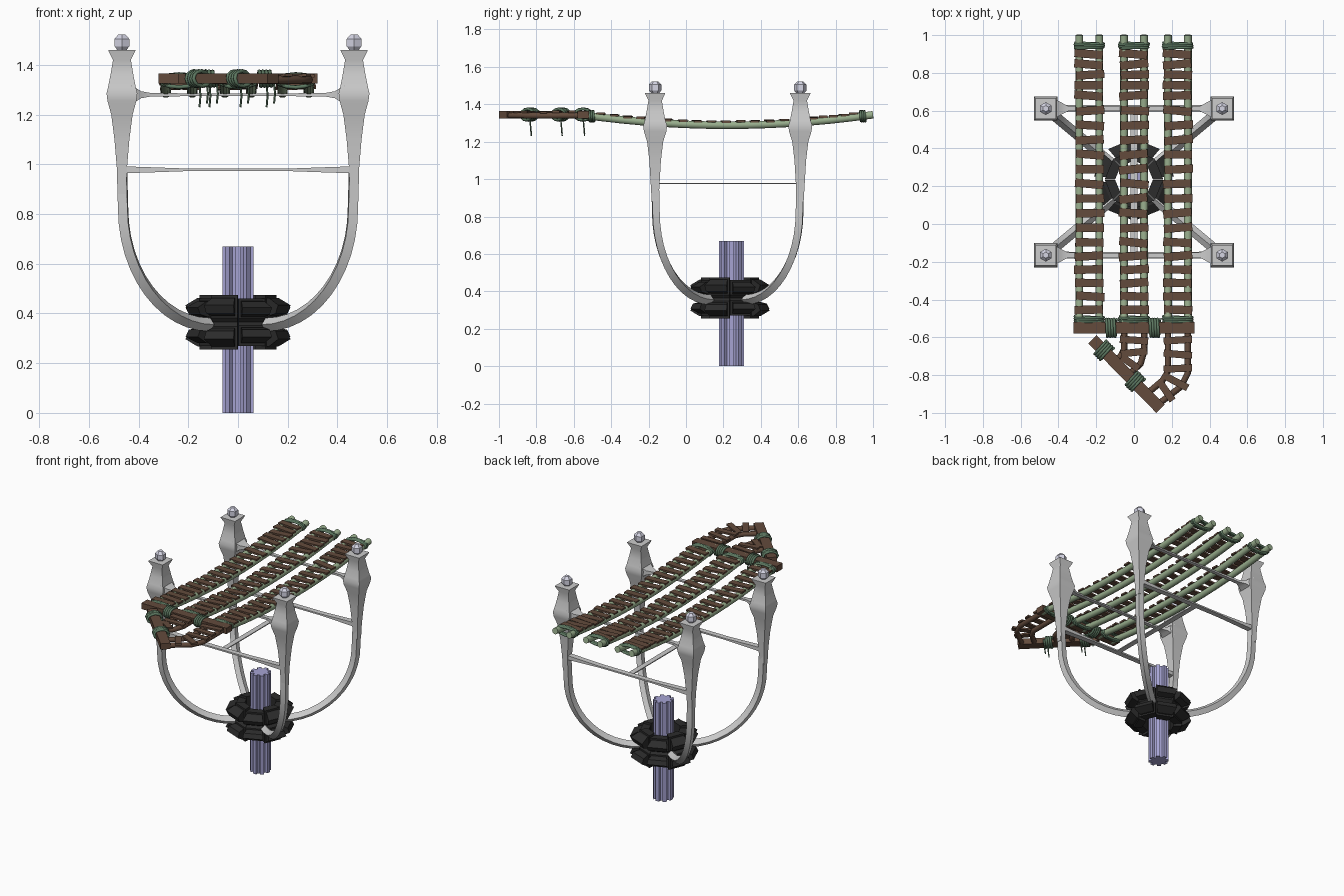
import bpy, bmesh, random
from math import sin, cos, pi, tau, radians
from mathutils import Vector

random.seed(4)
if "Cube" in bpy.data.objects:
    bpy.data.objects.remove(bpy.data.objects["Cube"])


def material(name, rgb):
    m = bpy.data.materials.new(name)
    m.use_nodes = True
    m.diffuse_color = (*rgb, 1)
    m.node_tree.nodes["Principled BSDF"].inputs["Base Color"].default_value = (*rgb, 1)
    return m


GREY = material("pale grey", (0.6, 0.6, 0.6))
SILVER = material("silver", (0.66, 0.66, 0.77))
LILAC = material("lilac", (0.38, 0.37, 0.65))
BLACK = material("charcoal", (0.025, 0.025, 0.025))
GREEN = material("bamboo green", (0.32, 0.43, 0.27))
ROPE = material("rope green", (0.11, 0.19, 0.12))
BROWN = material("wood brown", (0.125, 0.07, 0.045))


def loft(bm, rings):
    """Skin a row of equal-sized point rings and cap both ends."""
    loops = [[bm.verts.new(p) for p in ring] for ring in rings]
    n = len(loops[0])
    for a, b in zip(loops, loops[1:]):
        for i in range(n):
            bm.faces.new((a[i], a[(i + 1) % n], b[(i + 1) % n], b[i]))
    bm.faces.new(loops[0][::-1])
    bm.faces.new(loops[-1])


def tube(bm, path, radius, sides=8, ref=(0, 0, 1), phase=0.0):
    pts = [Vector(p) for p in path]
    rings = []
    for i, p in enumerate(pts):
        d = (pts[min(i + 1, len(pts) - 1)] - pts[max(i - 1, 0)]).normalized()
        u = d.cross(Vector(ref)).normalized()
        v = u.cross(d)
        angles = [phase + tau * k / sides for k in range(sides)]
        rings.append([p + radius * (u * cos(a) + v * sin(a)) for a in angles])
    loft(bm, rings)


def bar(bm, a, b, width, height):
    """Square-ended timber from a to b."""
    a, b = Vector(a), Vector(b)
    u = (b - a).cross(Vector((0, 0, 1))).normalized() * width / 2
    v = u.cross(b - a).normalized() * height / 2
    loft(bm, [[p - u - v, p + u - v, p + u + v, p - u + v] for p in (a, b)])


def finish(bm, name, mat, smooth=0):
    """Make the object; smooth is the sharp-edge angle in degrees, 0 for flat faces."""
    bmesh.ops.recalc_face_normals(bm, faces=bm.faces[:])
    me = bpy.data.meshes.new(name)
    bm.to_mesh(me)
    bm.free()
    me.materials.append(mat)
    if smooth:
        me.shade_smooth()
        me.set_sharp_from_angle(angle=radians(smooth))
    ob = bpy.data.objects.new(name, me)
    bpy.context.collection.objects.link(ob)


def rect(x, y, z, hx, hy):
    return [(x - hx, y - hy, z), (x + hx, y - hy, z), (x + hx, y + hy, z), (x - hx, y + hy, z)]


CY = 0.223             # centre of the stand along y
PX, PY = 0.467, 0.388  # post offsets from that centre

# Fluted central pole
bm = bmesh.new()
outline = []
for k in range(8):
    for da, r in ((-0.26, 0.045), (-0.2, 0.063), (0.2, 0.063), (0.26, 0.045)):
        a = tau * k / 8 + da
        outline.append((r * cos(a), CY + 0.02 + 1.08 * r * sin(a)))
loft(bm, [[(x, y, z) for x, y in outline] for z in (0, 0.67)])
finish(bm, "central_pole", LILAC)

# Clamp collar: ring of tall blocks with drooping outer jaws above and below
bm = bmesh.new()
body = [(0.1, -0.1), (0.1, 0.1), (0.155, 0.1), (0.155, 0.015), (0.14, 0), (0.155, -0.015), (0.155, -0.1)]
jaw = [(0.13, 0.03), (0.135, 0.09), (0.165, 0.088), (0.212, 0.062), (0.198, 0.032), (0.16, 0.022)]
for k in range(8):
    mid = tau * (k + 0.5) / 8
    tall = 1.1 if k % 2 else 0.95
    for profile, spread, flip in ((body, 0.385, 1), (jaw, 0.31, 1), (jaw, 0.31, -1)):
        loft(bm, [[(r * cos(mid + da), CY + 0.012 + r * sin(mid + da), 0.365 + flip * z * tall)
                   for r, z in profile] for da in (-spread, spread)])
finish(bm, "clamp_collar", BLACK)

# Four curved arms, posts and finials
arm_profile = [(0.24 + 0.75 * sin(a), 0.825 - 0.47 * cos(a)) for a in [pi / 2 * i / 12 for i in range(13)]]
arm_profile.append((1.0, 0.99))
post_profile = [(0.88, 0.018, 0.018), (0.98, 0.02, 0.024), (1.1, 0.03, 0.031), (1.2, 0.043, 0.043),
                (1.255, 0.058, 0.06), (1.285, 0.062, 0.064), (1.31, 0.056, 0.056), (1.36, 0.046, 0.046),
                (1.42, 0.036, 0.036), (1.457, 0.054, 0.054), (1.46, 0.054, 0.054), (1.461, 0.02, 0.02)]
for sx, side in ((1, "left"), (-1, "right")):
    for sy, end in ((-1, "front"), (1, "back")):
        tag = end + "_" + side
        bm = bmesh.new()
        path = [(sx * PX * t, CY + sy * PY * t, z) for t, z in arm_profile]
        tube(bm, path, 0.027, 4, ref=(-sy * PY, sx * PX, 0))
        finish(bm, tag + "_arm", GREY, 30)
        bm = bmesh.new()
        loft(bm, [rect(sx * PX, CY + sy * PY, z, hx, hy) for z, hx, hy in post_profile])
        finish(bm, tag + "_post", GREY, 40)
        bm = bmesh.new()
        x, y = sx * PX, CY + sy * PY
        loft(bm, [[(x + r * cos(pi / 6 + k * pi / 3), y + r * sin(pi / 6 + k * pi / 3), z) for k in range(6)]
                  for z, r in ((1.455, 0.018), (1.475, 0.034), (1.505, 0.034), (1.523, 0.016))])
        finish(bm, tag + "_finial", SILVER)


# Cross rails between posts, flared at both ends
def rail(name, y, z, stations):
    bm = bmesh.new()
    full = [(-x, hy, hz) for x, hy, hz in stations] + stations[::-1]
    loft(bm, [[(x, y - hy, z - hz), (x, y + hy, z - hz), (x, y + hy, z + hz), (x, y - hy, z + hz)]
              for x, hy, hz in full])
    finish(bm, name, GREY, 40)


for sy, end in ((-1, "front"), (1, "back")):
    y = CY + sy * PY
    rail(end + "_upper_rail", y, 1.28, [(0.43, 0.056, 0.04), (0.39, 0.035, 0.014), (0.35, 0.014, 0.007),
                                        (0.12, 0.012, 0.005)])
    rail(end + "_lower_rail", y, 0.978, [(0.46, 0.02, 0.014), (0.34, 0.018, 0.01), (0.2, 0.018, 0.005)])
bm = bmesh.new()
bar(bm, (0, CY - PY, 0.976), (0, CY + PY, 0.976), 0.035, 0.006)
finish(bm, "lower_tie", GREY)


# Sagging walkways: paired poles with crooked planks
def sag(y):
    return 1.288 + 0.092 * (y - 0.22) ** 2


def plank(bm, x, y, z, yaw, length=0.15, width=0.044):
    d = Vector((cos(yaw), sin(yaw), 0)) * length / 2
    c = Vector((x, y, z))
    tilt = Vector((0, 0, random.uniform(-0.003, 0.003)))
    bar(bm, c - d - tilt, c + d + tilt, width, 0.012)


# Rope coil wound around a horizontal axis
def coil(bm, centre, yaw, length, half_w, half_h, turns, radius):
    axis = Vector((cos(yaw), sin(yaw), 0))
    across = Vector((-sin(yaw), cos(yaw), 0))
    pts = []
    for i in range(turns * 12 + 1):
        a = tau * i / 12
        wob = 1 + random.uniform(-0.03, 0.03)
        pts.append(Vector(centre) + axis * length * (i / (turns * 12) - 0.5)
                   + across * half_w * wob * cos(a) + Vector((0, 0, half_h * wob * sin(a))))
    tube(bm, pts, radius, 6, ref=axis)


POLE_GAP = 0.053
plank_rows = ([0.9 - 0.055 * i for i in range(5)] + [0.6 - 0.0775 * i for i in range(10)]
              + [-0.17 - 0.071 * i for i in range(5)])
for cx, tag in ((-0.237, "right"), (0, "middle"), (0.232, "left")):
    bm = bmesh.new()
    for s in (-1, 1):
        ys = [-0.57 + 1.57 * i / 14 for i in range(15)]
        tube(bm, [(cx + s * POLE_GAP, y, sag(y)) for y in ys], 0.021, 10)
    finish(bm, tag + "_walkway_poles", GREEN, 50)
    bm = bmesh.new()
    for y in plank_rows:
        plank(bm, cx + random.uniform(-0.006, 0.006), y, sag(y) + 0.018, radians(random.uniform(-6, 6)))
    finish(bm, tag + "_walkway_planks", BROWN)
    bm = bmesh.new()
    for y in (0.945, -0.505):
        coil(bm, (cx, y, sag(y)), pi / 2, 0.03, 0.076, 0.026, 3, 0.008)
    finish(bm, tag + "_walkway_ties", ROPE, 80)

# Front cross beam and diagonal beam
Z = 1.345
bm = bmesh.new()
bar(bm, (-0.32, -0.55, Z), (0.32, -0.55, Z), 0.062, 0.04)
finish(bm, "cross_beam", BROWN)
bm = bmesh.new()
bar(bm, (-0.22, -0.61, Z), (0.14, -0.978, Z), 0.062, 0.04)
finish(bm, "diagonal_beam", BROWN)

# Curved end ramps joining the two beams
bm = bmesh.new()
for path in ([(0.285, -0.57), (0.285, -0.79), (0.25, -0.86), (0.14, -0.945)],
             [(0.18, -0.57), (0.18, -0.78), (0.15, -0.83), (0.085, -0.885)],
             [(0.055, -0.57), (0.055, -0.67), (0.035, -0.74), (-0.02, -0.79)],
             [(-0.052, -0.57), (-0.052, -0.66), (-0.07, -0.7), (-0.1, -0.72)]):
    tube(bm, [(x, y, Z - 0.005) for x, y in path], 0.017, 8)
finish(bm, "end_ramp_poles", BROWN, 50)
bm = bmesh.new()
for x, y, yaw, length in ((0.232, -0.615, 4, 0.15), (0.232, -0.69, -5, 0.15), (0.232, -0.765, 3, 0.15),
                          (0.222, -0.835, -28, 0.14), (0.17, -0.885, -55, 0.12),
                          (0, -0.615, -4, 0.15), (0.0, -0.68, 6, 0.14), (-0.02, -0.735, -35, 0.11)):
    plank(bm, x, y, Z + 0.012, radians(yaw), length, 0.038)
finish(bm, "end_ramp_planks", BROWN)

# Rope lashings with loose tails on the beams
bm = bmesh.new()
for x, y, yaw in ((-0.12, -0.55, 0), (0.11, -0.55, 0), (-0.16, -0.67, -pi / 4), (0.005, -0.835, -pi / 4)):
    coil(bm, (x, y, Z), yaw, 0.055, 0.046, 0.03, 4, 0.008)
    for s, drop in ((-1, 0.115), (1, 0.1)):
        tx = x + 0.02 + s * 0.015
        tube(bm, [(tx, y, Z - 0.02), (tx + 0.004, y + 0.004, Z - drop * 0.6), (tx, y + 0.008, Z - drop)],
             0.004, 6, ref=(0, 1, 0))
finish(bm, "beam_lashings", ROPE, 80)
